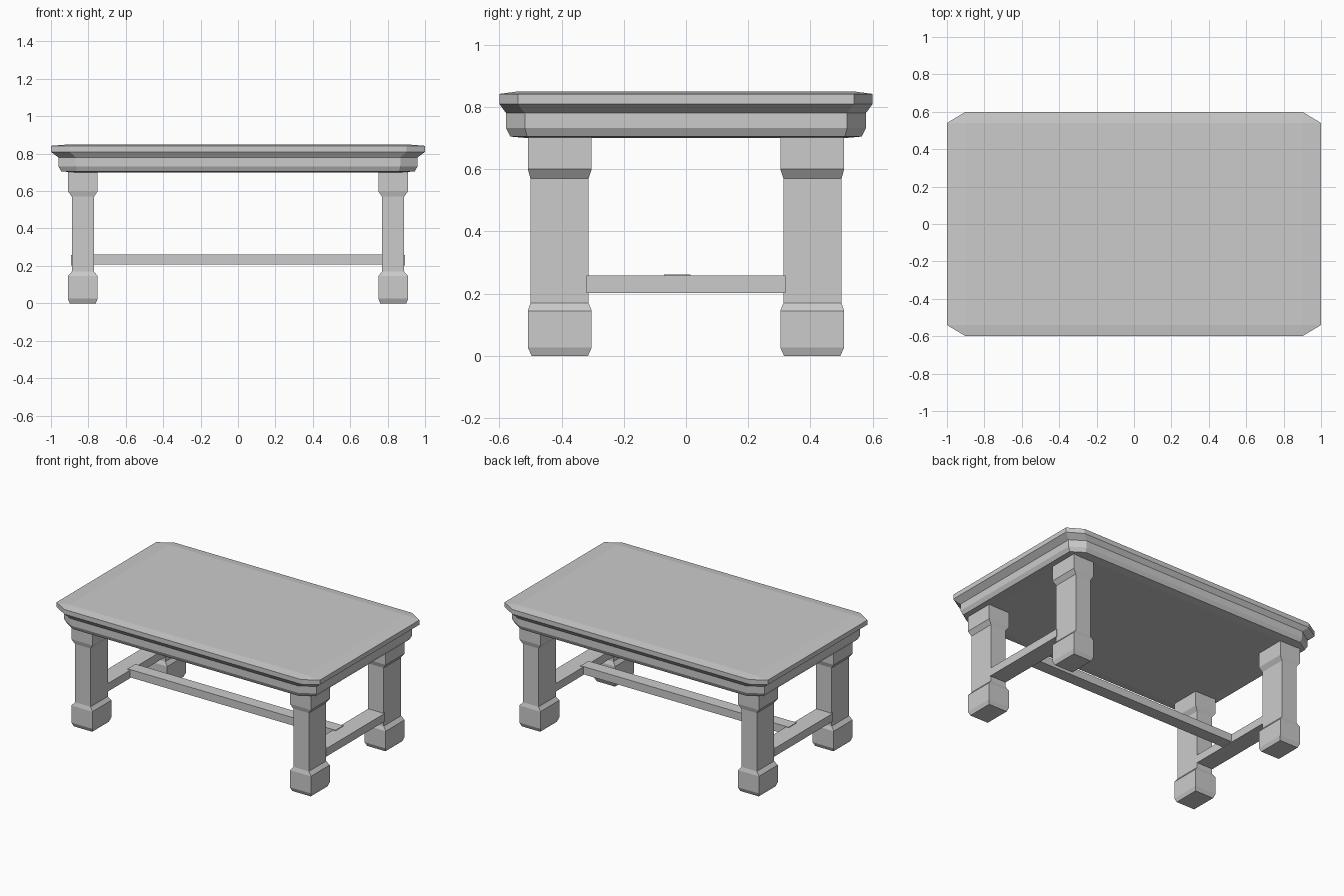
import bpy, bmesh

if "Cube" in bpy.data.objects:
    bpy.data.objects.remove(bpy.data.objects["Cube"])


def loft(name, rings):
    """Skin equal-length rings of points into a closed, flat-faced solid."""
    bm = bmesh.new()
    vs = [[bm.verts.new(p) for p in r] for r in rings]
    n = len(vs[0])
    for a, b in zip(vs, vs[1:]):
        for i in range(n):
            j = (i + 1) % n
            bm.faces.new((a[i], a[j], b[j], b[i]))
    bm.faces.new(vs[0][::-1])
    bm.faces.new(vs[-1])
    bmesh.ops.remove_doubles(bm, verts=bm.verts, dist=1e-5)
    bmesh.ops.recalc_face_normals(bm, faces=bm.faces)
    me = bpy.data.meshes.new(name)
    bm.to_mesh(me)
    bm.free()
    ob = bpy.data.objects.new(name, me)
    bpy.context.collection.objects.link(ob)
    return ob


def octagon(hx, hy, cx, cy, z):
    """Rectangle with corners cut back by cx and cy."""
    return [(hx - cx, -hy, z), (hx, -hy + cy, z), (hx, hy - cy, z), (hx - cx, hy, z),
            (-hx + cx, hy, z), (-hx, hy - cy, z), (-hx, -hy + cy, z), (-hx + cx, -hy, z)]


def rect(x0, x1, y0, y1, z):
    return [(x0, y0, z), (x1, y0, z), (x1, y1, z), (x0, y1, z)]


# Table top: overhanging slab with moulded apron below
loft("table_top", [
    octagon(0.87, 0.51, 0, 0, 0.70),
    octagon(0.945, 0.565, 0.085, 0.055, 0.705),
    octagon(0.96, 0.578, 0.092, 0.06, 0.732),
    octagon(0.96, 0.578, 0.092, 0.06, 0.78),
    octagon(1.0, 0.60, 0.10, 0.06, 0.81),
    octagon(1.0, 0.60, 0.10, 0.06, 0.842),
    octagon(0.90, 0.54, 0, 0, 0.85),
])

# Legs: blocky foot, narrower shaft, wider head
wide = (0.75, 0.91, 0.303, 0.508)
shaft = (0.77, 0.888, 0.313, 0.50)
toe = (0.76, 0.90, 0.315, 0.496)
profile = [(toe, 0), (wide, 0.027), (wide, 0.145), (shaft, 0.17),
           (shaft, 0.57), (wide, 0.60), (wide, 0.702)]
for sx, side in ((-1, "left"), (1, "right")):
    for sy, end in ((-1, "front"), (1, "back")):
        loft(f"{end}_{side}_leg",
             [rect(sx * r[0], sx * r[1], sy * r[2], sy * r[3], z) for r, z in profile])

    # Side stretcher joining the front and back legs
    loft(f"{side}_stretcher",
         [rect(sx * 0.77, sx * 0.893, -0.32, 0.32, z) for z in (0.203, 0.258)])

# Long stretcher between the two side stretchers
loft("long_stretcher", [rect(-0.79, 0.79, -0.07, 0.015, z) for z in (0.208, 0.262)])
